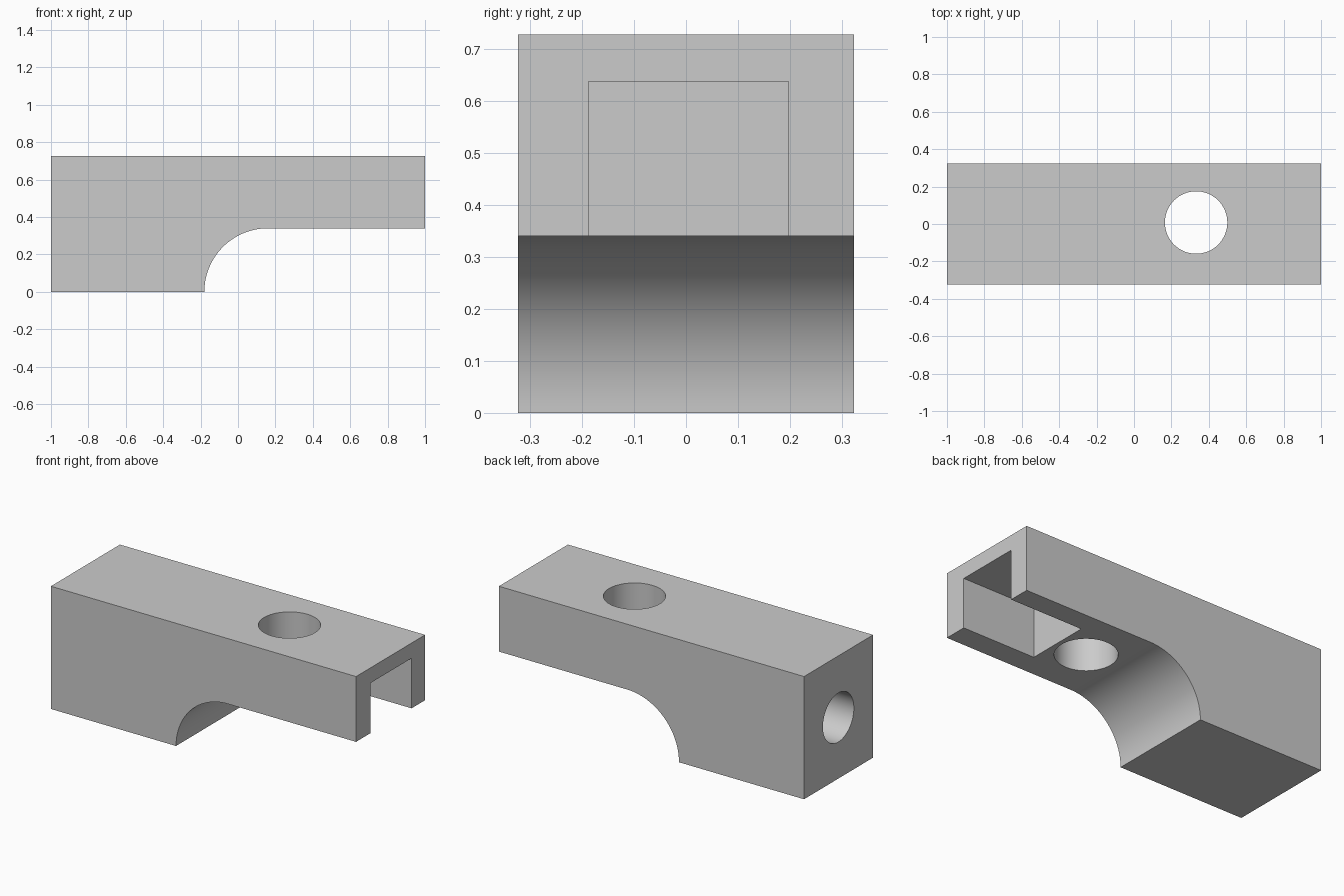
import bpy, bmesh, math
from mathutils import Matrix, Vector

if "Cube" in bpy.data.objects:
    bpy.data.objects.remove(bpy.data.objects["Cube"])

HALF_W, TOP, ARCH = 0.323, 0.727, 0.34
MID = 0.005  # slight sideways offset of the slot and holes

grey = bpy.data.materials.new("light grey")
grey.diffuse_color = (0.6, 0.6, 0.6, 1)
grey.use_nodes = True
grey.node_tree.nodes["Principled BSDF"].inputs["Base Color"].default_value = grey.diffuse_color


def make_object(name, bm):
    bmesh.ops.recalc_face_normals(bm, faces=bm.faces)
    mesh = bpy.data.meshes.new(name)
    bm.to_mesh(mesh)
    bm.free()
    mesh.materials.append(grey)
    obj = bpy.data.objects.new(name, mesh)
    bpy.context.collection.objects.link(obj)
    return obj


def cylinder(name, center, radius, depth, axis):
    bm = bmesh.new()
    rot = Vector((0, 0, 1)).rotation_difference(Vector(axis)).to_matrix().to_4x4()
    bmesh.ops.create_cone(bm, cap_ends=True, segments=64, radius1=radius,
                          radius2=radius, depth=depth,
                          matrix=Matrix.Translation(center) @ rot)
    return make_object(name, bm)


def box(name, low, high):
    bm = bmesh.new()
    bmesh.ops.create_cube(bm, size=1)
    for v in bm.verts:
        v.co = [high[i] if v.co[i] > 0 else low[i] for i in range(3)]
    return make_object(name, bm)


# Body: side profile with a quarter-round under the arm, extruded across
profile = [(1, ARCH), (1, TOP), (-1, TOP), (-1, 0)]
for i in range(33):
    a = math.pi - i * math.pi / 64
    profile.append((0.16 + ARCH * math.cos(a), ARCH * math.sin(a)))
bm = bmesh.new()
face = bm.faces.new([bm.verts.new((x, -HALF_W, z)) for x, z in profile])
side = bmesh.ops.extrude_face_region(bm, geom=[face])["geom"]
bmesh.ops.translate(bm, vec=(0, 2 * HALF_W, 0),
                    verts=[g for g in side if isinstance(g, bmesh.types.BMVert)])
body = make_object("bracket_body", bm)

# Cutters: open slot in the arm end, vertical through hole, blind end hole
cutters = [
    box("slot_cutter", (0.524, MID - 0.192, 0.1), (1.2, MID + 0.192, 0.637)),
    cylinder("pin_hole_cutter", (0.332, MID + 0.003, 0.5), 0.167, 1.0, (0, 0, 1)),
    cylinder("end_hole_cutter", (-1.0, MID - 0.003, 0.362), 0.145, 1.0, (1, 0, 0)),
]
bpy.context.view_layer.objects.active = body
body.select_set(True)
for cutter in cutters:
    mod = body.modifiers.new(cutter.name, 'BOOLEAN')
    mod.operation = 'DIFFERENCE'
    mod.solver = 'EXACT'
    mod.object = cutter
    bpy.ops.object.modifier_apply(modifier=mod.name)
for cutter in cutters:
    bpy.data.objects.remove(cutter)

# Smooth the round walls, keep edges sharp
bpy.ops.object.shade_smooth_by_angle(angle=math.radians(30))
